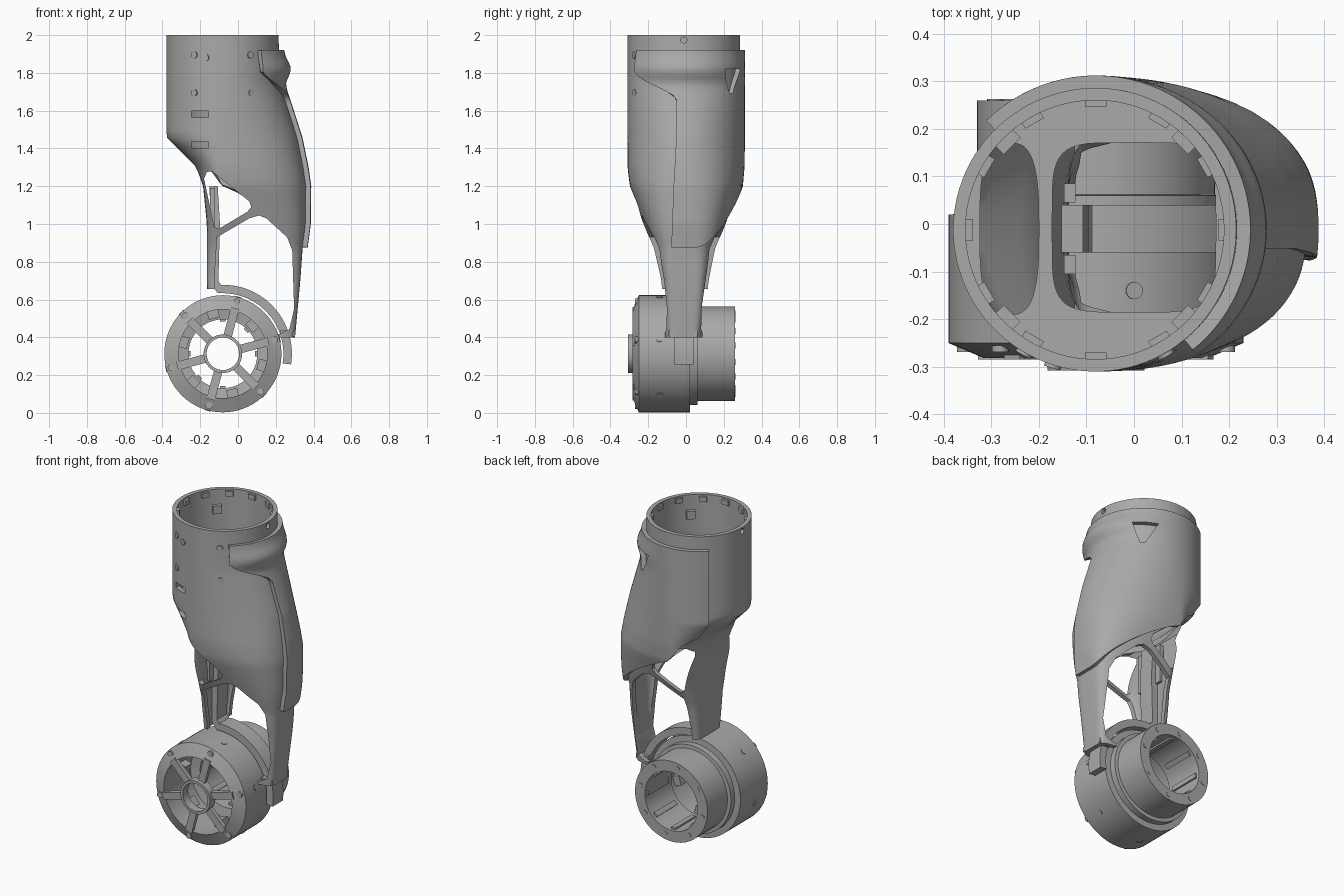
import bpy, bmesh, math
from math import sin, cos, pi, radians
from mathutils import Matrix, Vector

if "Cube" in bpy.data.objects:
    bpy.data.objects.remove(bpy.data.objects["Cube"])

grey = bpy.data.materials.new("plain grey")
grey.use_nodes = True
grey.diffuse_color = (0.4, 0.4, 0.4, 1)
grey.node_tree.nodes["Principled BSDF"].inputs["Base Color"].default_value = grey.diffuse_color
parts = []
CX, CY = -0.08, -0.012      # axis of the upper tube
MZ = 0.313                  # height of the hub axis


def finish(name, bm):
    bmesh.ops.recalc_face_normals(bm, faces=bm.faces)
    mesh = bpy.data.meshes.new(name)
    bm.to_mesh(mesh)
    bm.free()
    mesh.materials.append(grey)
    ob = bpy.data.objects.new(name, mesh)
    bpy.context.collection.objects.link(ob)
    parts.append(ob)
    return ob


def grid(name, rows, closed=False, loop=False):
    """Skin a list of point rows."""
    bm = bmesh.new()
    vs = [[bm.verts.new(p) for p in row] for row in rows]
    if loop:
        vs.append(vs[0])
    for a, b in zip(vs, vs[1:]):
        for i in range(len(a) - (not closed)):
            j = (i + 1) % len(a)
            bm.faces.new((a[i], a[j], b[j], b[i]))
    return finish(name, bm)


def bake(ob):
    mesh = bpy.data.meshes.new_from_object(ob.evaluated_get(bpy.context.evaluated_depsgraph_get()))
    ob.modifiers.clear()
    ob.data = mesh


def thicken(ob, t, offset=-1):
    m = ob.modifiers.new("wall", 'SOLIDIFY')
    m.thickness, m.offset = t, offset
    bake(ob)


def carve(ob, cutters):
    for c in cutters:
        m = ob.modifiers.new("cut", 'BOOLEAN')
        m.operation, m.object, m.solver = 'DIFFERENCE', c, 'EXACT'
        bake(ob)
        parts.remove(c)
        bpy.data.objects.remove(c)


def prism(name, pts, y0, y1, matrix=Matrix()):
    """Extrude an x-z outline along y."""
    bm = bmesh.new()
    ends = [[bm.verts.new(matrix @ Vector((x, y, z))) for x, z in pts] for y in (y0, y1)]
    for end in ends:
        bm.faces.new(end)
    for i in range(len(pts)):
        bm.faces.new((ends[0][i - 1], ends[0][i], ends[1][i], ends[1][i - 1]))
    return finish(name, bm)


def box(name, size, matrix):
    bm = bmesh.new()
    bmesh.ops.create_cube(bm, matrix=matrix @ Matrix.Diagonal((*size, 1)))
    return finish(name, bm)


def rod(name, r, depth, loc, direction, sides=16):
    bm = bmesh.new()
    turn = Vector(direction).to_track_quat('Z', 'Y').to_matrix().to_4x4()
    bmesh.ops.create_cone(bm, cap_ends=True, segments=sides, radius1=r, radius2=r, depth=depth,
                          matrix=Matrix.Translation(loc) @ turn)
    return finish(name, bm)


def lathe(name, profile, n=72):
    """Spin a closed (radius, y) outline around the hub axis."""
    return grid(name, [[(CX + r * cos(2 * pi * k / n), y, MZ + r * sin(2 * pi * k / n))
                        for r, y in profile] for k in range(n)], closed=True, loop=True)


def hub_spot(angle, r, y):
    return Matrix.Translation((CX, y, MZ)) @ Matrix.Rotation(-angle, 4, 'Y') @ Matrix.Translation((r, 0, 0))


def tube_spot(angle, r, z):
    return Matrix.Translation((CX, CY, z)) @ Matrix.Rotation(angle, 4, 'Z') @ Matrix.Translation((r, 0, 0))


# Shin cross-sections: height, left x, right x, front y, back y, squareness
SECTIONS = [
    (2.0, -.38, .215, -.31, .286, 2), (1.75, -.38, .22, -.31, .286, 2),
    (1.6, -.38, .27, -.31, .286, 2), (1.46, -.38, .315, -.31, .286, 2),
    (1.3, -.22, .348, -.31, .284, 2.2), (1.2, -.185, .362, -.297, .275, 2.4),
    (1.0, -.165, .36, -.225, .21, 3), (.87, -.165, .342, -.17, .155, 4),
    (.7, -.165, .33, -.13, .12, 6), (.4, -.15, .302, -.115, .09, 6)]


def skin(z, a, off=0):
    lo = next((i for i in range(len(SECTIONS) - 1) if z >= SECTIONS[i + 1][0]), len(SECTIONS) - 2)
    p, q = SECTIONS[lo], SECTIONS[lo + 1]
    t = (p[0] - z) / (p[0] - q[0])
    _, xl, xr, yf, yb, n = [u + (v - u) * t for u, v in zip(p, q)]
    c, s = cos(a), sin(a)
    x = (xr - CX if c > 0 else CX - xl) + off
    y = (yb - CY if s > 0 else CY - yf) + off
    return (CX + x * math.copysign(abs(c) ** (2 / n), c), CY + y * math.copysign(abs(s) ** (2 / n), s), z)


# Shin shell: outer wall down, inner wall back up, then its openings
heights = [2 - 1.6 * i / 44 for i in range(45)]
walls = [(z, 0) for z in heights] + [(z, -.026) for z in reversed(heights)]
shell = grid("shin_shell", [[skin(z, 2 * pi * (k + .5) / 96, off) for k in range(96)]
                            for z, off in walls], closed=True, loop=True)
cuts = [
    prism("upper_opening", [(-.18, 1.24), (-.165, 1.275), (-.14, 1.28), (.06, 1.12), (.07, 1.09),
                            (.05, 1.065), (-.1, .975), (-.125, .985)], -.5, .5),
    prism("lower_opening", [(-.111, .93), (.06, 1.03), (.11, 1.045), (.15, 1.03), (.26, .93), (.287, .86),
                            (.297, .553), (.272, .443), (.22, .418), (-.127, .418), (-.122, .75)], -.5, .5),
    box("strut_trim", (.6, 1, .36), Matrix.Translation((-.1, 0, .477))),
    rod("pin_hole", .017, 1, (CX, CY, 1.975), (1, 0, 0))]
for z in (1.42, 1.58):
    cuts.append(box("slot", (.09, .2, .035), Matrix.Translation((-.2, -.3, z))))
carve(shell, cuts)

# Floor plate inside the shell, with a side pocket and a large rounded window
curve = bpy.data.curves.new("floor_plate", 'CURVE')
curve.dimensions, curve.fill_mode, curve.extrude = '2D', 'BOTH', .012


def outline(cx, cy, rx, ry, power):
    sp = curve.splines.new('POLY')
    sp.points.add(47)
    sp.use_cyclic_u = True
    for k, p in enumerate(sp.points):
        c, s = cos(pi * k / 24), sin(pi * k / 24)
        p.co = (cx + rx * math.copysign(abs(c) ** (2 / power), c),
                cy + ry * math.copysign(abs(s) ** (2 / power), s), 0, 1)


outline(CX, CY, .28, .28, 2)
outline(0, -.007, .172, .178, 5)
outline(-.262, -.01, .062, .18, 3)
tmp = bpy.data.objects.new("floor_outline", curve)
bpy.context.collection.objects.link(tmp)
plate = bpy.data.meshes.new_from_object(tmp.evaluated_get(bpy.context.evaluated_depsgraph_get()))
bpy.data.objects.remove(tmp)
bm = bmesh.new()
bm.from_mesh(plate)
bmesh.ops.translate(bm, verts=bm.verts, vec=(0, 0, 1.71))
finish("floor_plate", bm)

# Raised guard over the outer and rear side, with a hooked upper front corner
rows = []
for i in range(49):
    t = i / 48
    hook = min(1, max(0, (t - .75) / .13))
    hook = hook * hook * (3 - 2 * hook)
    a0, row = radians(-7 - 44 * hook), []
    for k in range(49):
        a = a0 + (radians(135) - a0) * k / 48
        zb = 1.14 - .74 * (CX + .44 * cos(a) * (1 if a < pi / 2 else .7))
        z = zb + (1.92 - zb) * t
        bump = .035 * math.exp(-((z - 1.82) / .06) ** 2) * max(0, cos(a)) ** 2
        row.append(skin(z, a, .026 + bump))
    rows.append(row)
guard = grid("side_guard", rows)
if sum(f.normal.dot(f.center) > 0 for f in guard.data.polygons) < len(guard.data.polygons) / 2:
    guard.data.flip_normals()
thicken(guard, .03)
facing = Matrix.Translation((CX, CY, 0)) @ Matrix.Rotation(radians(-38), 4, 'Z')
carve(guard, [prism("guard_notch", [(-.075, 1.82), (.075, 1.82), (.03, 1.69), (.005, 1.69)], .1, .6, facing)])

# Locking tabs inside the tube rim and screws on the tube
for k in range(12):
    box("rim_tab", (.02, .045, .03), tube_spot(k * pi / 6, .268, 1.975))
for k in range(4):
    box("inner_lug", (.03, .05, .05), tube_spot(k * pi / 2 + pi / 4, .264, 1.88))
for x, z in ((-.23, 1.895), (-.17, 1.88), (.065, 1.895), (-.23, 1.695), (.07, 1.695)):
    a = math.atan2(-math.sqrt(.298 ** 2 - (x - CX) ** 2), x - CX)
    rod("tube_screw", .018, .014, tube_spot(a, .298, z).translation, (cos(a), sin(a), 0))

# Bracket strip that drops down and wraps the hub
path = [(-.13, 1.2), (-.118, 1.0), (-.125, .75), (-.125, .69)]
path += [(CX + .343 * cos(radians(a)), MZ + .343 * sin(radians(a))) for a in range(93, -15, -6)]
strip = grid("wrap_bracket", [[(x, y, z) for y in (-.06, .04)] for x, z in path])
thicken(strip, .045, 0)
for y in (-.085, .065):
    box("bracket_flange", (.025, .04, .24), Matrix.Translation((-.135, y, 1.07)))
box("strut_foot", (.08, .15, .03), Matrix.Translation((.262, -.015, .42)))

# Hub housing: wide front drum, step, and narrower rear sleeve
lathe("hub_housing", [(.235, -.282), (.31, -.25), (.31, .02), (.272, .022), (.272, .06), (.25, .062),
                      (.25, .26), (.182, .26), (.182, .0), (.24, -.01), (.24, -.2)])
lathe("hub_ring", [(.102, -.308), (.102, -.255), (.086, -.255), (.086, -.308)])
for k in range(6):
    a = radians(15 + 60 * k)
    box("spoke", (.16, .025, .045), hub_spot(a, .17, -.272))
    box("hub_clip", (.045, .06, .06), hub_spot(a + .5, .215, -.12))
    rod("front_screw", .018, .014, hub_spot(a, .284, -.262).translation, (0, 1, 0))
    rod("side_screw", .018, .012, hub_spot(a, .307, -.14).translation, (cos(a), 0, sin(a)))
for k in range(8):
    rod("rear_screw", .016, .012, hub_spot(k * pi / 4 + .2, .217, .257).translation, (0, 1, 0))
    box("sleeve_rib", (.015, .2, .03), hub_spot(k * pi / 4, .178, .14))

# Smooth shading with sharp edges kept
bpy.ops.object.select_all(action='DESELECT')
for ob in parts:
    ob.select_set(True)
bpy.context.view_layer.objects.active = shell
bpy.ops.object.shade_smooth_by_angle(angle=radians(35))
